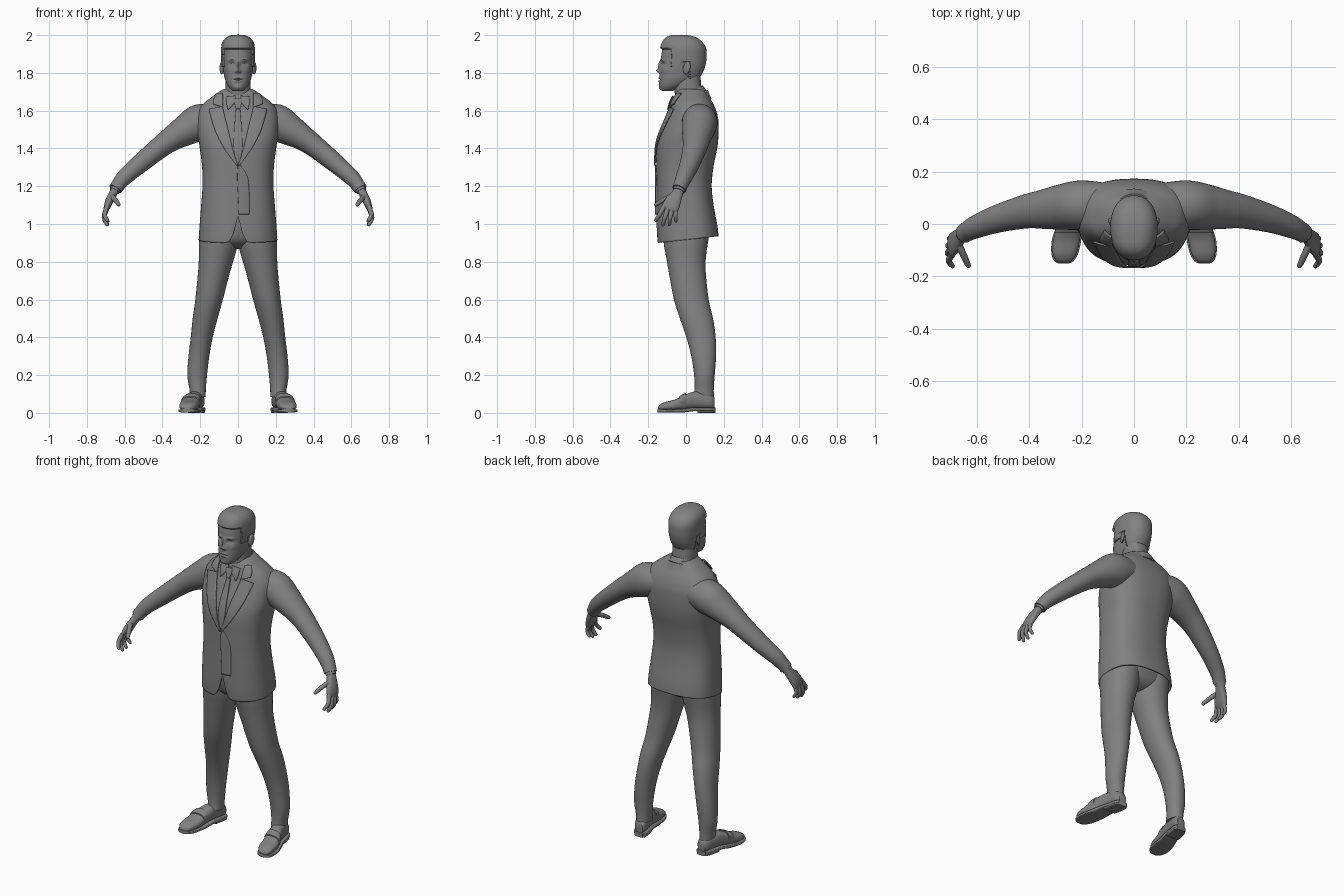
import bpy, bmesh, math
from mathutils import Vector
from mathutils.bvhtree import BVHTree

grey = bpy.data.materials.new("mid_grey")
grey.diffuse_color = (0.22, 0.22, 0.22, 1)


def finish(name, bm):
    bmesh.ops.recalc_face_normals(bm, faces=bm.faces)
    me = bpy.data.meshes.new(name)
    bm.to_mesh(me)
    bm.free()
    me.materials.append(grey)
    ob = bpy.data.objects.new(name, me)
    bpy.context.collection.objects.link(ob)
    return ob


def smooth_rows(rows, k):
    """Catmull-Rom interpolation of section rows."""
    out, n = [], len(rows)
    for i in range(n - 1):
        p = [rows[max(i - 1, 0)], rows[i], rows[i + 1], rows[min(i + 2, n - 1)]]
        for j in range(k):
            t = j / k
            out.append([0.5 * (2 * b + (c - a) * t + (2 * a - 5 * b + 4 * c - d) * t * t
                               + (3 * b - a - 3 * c + d) * t ** 3) for a, b, c, d in zip(*p)])
    return out + [list(rows[-1])]


def unit(i, n, e):
    a = 2 * math.pi * i / n
    c, s = math.cos(a), math.sin(a)
    return (math.copysign(abs(c) ** (2 / e), c), math.copysign(abs(s) ** (2 / e), s))


def skin(rings, side=1, cap0=True, cap1=True):
    bm = bmesh.new()
    vs = [[bm.verts.new((p[0] * side, p[1], p[2])) for p in r] for r in rings]
    n = len(rings[0])
    for a, b in zip(vs, vs[1:]):
        for i in range(n):
            bm.faces.new((a[i], a[(i + 1) % n], b[(i + 1) % n], b[i]))
    if cap0:
        bm.faces.new(vs[0])
    if cap1:
        bm.faces.new(vs[-1])
    return bm


def column(rows, n=40, e=2.3, k=4):
    """Upright rings from rows of (z, centre x, half width, front y, back y)."""
    return [[(x + w * u, (f + b) / 2 + (b - f) / 2 * v, z)
             for u, v in (unit(i, n, e) for i in range(n))]
            for z, x, w, f, b in smooth_rows(rows, k)]


def path(rows, n=24, e=2.0, k=4):
    """Rings across a path, rows of (x, y, z, radius, radius towards y)."""
    rows = smooth_rows(rows, k)
    pts = [Vector(r[:3]) for r in rows]
    rings = []
    for i, r in enumerate(rows):
        t = (pts[min(i + 1, len(pts) - 1)] - pts[max(i - 1, 0)]).normalized()
        y = Vector((0, 1, 0))
        y = (y - t * y.dot(t)).normalized()
        m = y.cross(t)
        rings.append([pts[i] + m * r[3] * u + y * r[4] * v
                      for u, v in (unit(j, n, e) for j in range(n))])
    return rings


# Jacket body with a cutaway front hem
body = [(0.90, 0, .208, -.152, .172), (.97, 0, .204, -.156, .166), (1.10, 0, .195, -.156, .146),
        (1.20, 0, .188, -.156, .136), (1.30, 0, .190, -.157, .145), (1.40, 0, .202, -.155, .165),
        (1.47, 0, .213, -.140, .172), (1.55, 0, .217, -.108, .171), (1.60, 0, .208, -.088, .160),
        (1.64, 0, .180, -.076, .143), (1.67, 0, .142, -.064, .124), (1.70, 0, .100, -.050, .106),
        (1.715, 0, .075, -.040, .095)]
rings = column(body, 96, 2.5, 5)
for r in rings:
    for i, (x, y, z) in enumerate(r):
        if z < 1.1:
            hem = .90 + .035 * (y + .15) / .32
            if y < 0 and abs(x) < .07:
                hem += .14 * (1 - abs(x) / .07) ** 2.5
            r[i] = (x, y, hem + (z - .9) / .2 * (1.1 - hem))
bm = skin(rings, cap0=False)
bmesh.ops.recalc_face_normals(bm, faces=bm.faces)
front = BVHTree.FromBMesh(bm)
jacket = finish("jacket_body", bm)
mod = jacket.modifiers.new("cloth", 'SOLIDIFY')
mod.thickness, mod.offset = .01, -1


def patch(name, left, right, side=1, lift=.006, fade=1.0, cols=8):
    """Cloth panel between two (x, z) edges, laid on the jacket front."""
    bm, grid = bmesh.new(), []
    for a, b in zip(smooth_rows(left, 6), smooth_rows(right, 6)):
        row = []
        for j in range(cols + 1):
            t = j / cols
            x, z = a[0] + (b[0] - a[0]) * t, a[1] + (b[1] - a[1]) * t
            hit, nor, _, _ = front.ray_cast(Vector((x * side, -1, z)), Vector((0, 1, 0)))
            p = hit + nor * lift * (1 + (fade - 1) * t) if hit else Vector((x * side, 0, z))
            row.append(bm.verts.new(p))
        grid.append(row)
    for a, b in zip(grid, grid[1:]):
        for j in range(cols):
            bm.faces.new((a[j], a[j + 1], b[j + 1], b[j]))
    ob = finish(name, bm)
    m = ob.modifiers.new("cloth", 'SOLIDIFY')
    m.thickness, m.offset = .007, 0


# Lapels, shirt front, tie and front overlap
for s, tag in ((1, "left"), (-1, "right")):
    patch("lapel_" + tag, [(0, 1.31), (.028, 1.40), (.052, 1.50), (.072, 1.58), (.08, 1.62)],
          [(.008, 1.31), (.072, 1.40), (.118, 1.49), (.142, 1.57), (.150, 1.605)], s, .008)
    patch("collar_fall_" + tag, [(.078, 1.615), (.08, 1.645), (.078, 1.685)],
          [(.128, 1.632), (.126, 1.652), (.108, 1.685)], s, .008)
    patch("shirt_collar_point_" + tag, [(.012, 1.645), (.012, 1.66), (.012, 1.675)],
          [(.052, 1.60), (.06, 1.635), (.062, 1.67)], s, .009)
patch("tie", [(-.006, 1.325), (-.022, 1.40), (-.020, 1.50), (-.011, 1.61)],
      [(.006, 1.325), (.022, 1.40), (.020, 1.50), (.011, 1.61)], 1, .004)
patch("tie_knot", [(-.011, 1.605), (-.018, 1.635), (-.018, 1.66)],
      [(.011, 1.605), (.018, 1.635), (.018, 1.66)], 1, .011)
patch("front_overlap", [(.004, 1.05), (0, 1.15), (-.004, 1.25), (0, 1.312)],
      [(.06, 1.05), (.06, 1.15), (.05, 1.25), (.01, 1.312)], 1, .004, -.5)

# Neck and tilted collars
finish("neck", skin(column([(1.58, 0, .070, -.045, .09), (1.68, 0, .068, -.058, .086),
                            (1.74, 0, .066, -.062, .080), (1.80, 0, .064, -.06, .075)])))
finish("shirt_collar", skin(path([(0, .026, 1.655, .082, .100), (0, .018, 1.675, .078, .094),
                                  (0, .008, 1.698, .073, .088)], 48)))
finish("jacket_collar", skin(path([(0, .034, 1.635, .118, .105), (0, .028, 1.655, .098, .102),
                                   (0, .020, 1.682, .086, .099)], 48)))

# Head with sculpted face and raised hair
head = column([(1.703, 0, .022, -.122, -.075), (1.712, 0, .036, -.135, -.05),
               (1.735, 0, .055, -.141, .0), (1.77, 0, .070, -.141, .058),
               (1.81, 0, .077, -.138, .085), (1.85, 0, .081, -.134, .098),
               (1.89, 0, .083, -.131, .102), (1.93, 0, .083, -.124, .099),
               (1.96, 0, .076, -.113, .080), (1.982, 0, .058, -.095, .050),
               (1.993, 0, .034, -.068, .010), (1.995, 0, .010, -.040, -.022)], 112, 2.25, 10)
# Bumps: x, z, spread x, spread z, height
bumps = [(0, 1.812, .011, .011, .020), (0, 1.842, .008, .022, .013), (.034, 1.846, .016, .009, -.012),
         (.034, 1.844, .008, .005, .006), (.035, 1.869, .020, .006, .007), (0, 1.773, .022, .005, .005),
         (0, 1.757, .018, .005, .005), (0, 1.765, .026, .003, -.005), (0, 1.722, .02, .012, .005),
         (.052, 1.815, .015, .014, .004), (.013, 1.806, .006, .006, .008)]
for r in head:
    for i, (x, y, z) in enumerate(r):
        if y < -.05:
            for bx, bz, sx, sz, h in bumps:
                y -= h * math.exp(-((abs(x) - bx) / sx) ** 2 - ((z - bz) / sz) ** 2)
        line = 1.925 if y < -.075 else 1.83 if y < -.02 else 1.86 if y < .015 else 1.765
        if z > line:
            d = Vector((x, y + .01, (z - 1.87) * .7)).normalized() * .007
            x, y, z = x + d.x, y + d.y, z + d.z
            if y < -.06 and z > 1.93:   # swept-up fringe
                y -= .007
        r[i] = (x, y, z)
finish("head", skin(head))

for s, tag in ((1, "left"), (-1, "right")):
    # Ear
    bm = bmesh.new()
    bmesh.ops.create_uvsphere(bm, u_segments=20, v_segments=12, radius=1)
    for v in bm.verts:
        x, y, z = v.co
        v.co = ((.086 + .010 * x + .006 * y) * s, .004 + .019 * y + .005 * z, 1.826 + .034 * z)
    finish("ear_" + tag, bm)

    # Sleeve and shirt cuff
    finish("sleeve_" + tag, skin(path(
        [(.10, .07, 1.555, .075, .085), (.20, .072, 1.537, .098, .094), (.28, .064, 1.495, .082, .086),
         (.345, .056, 1.455, .067, .075), (.41, .048, 1.408, .058, .065), (.52, .020, 1.318, .050, .053),
         (.60, -.010, 1.248, .043, .044), (.635, -.028, 1.205, .037, .038),
         (.648, -.036, 1.185, .036, .037)], 40, 2.0, 5), s))
    finish("shirt_cuff_" + tag, skin(path([(.640, -.030, 1.20, .029, .032),
                                           (.654, -.040, 1.174, .028, .032)], 24), s))

    # Palm, fingers and thumb
    finish("palm_" + tag, skin(path(
        [(.640, -.032, 1.20, .022, .026), (.662, -.046, 1.16, .022, .030), (.682, -.068, 1.12, .021, .042),
         (.695, -.084, 1.085, .016, .045), (.700, -.090, 1.066, .008, .037)], 24, 2.3), s))
    fingers = {"index": ((.694, -.117, 1.09), (.706, -.140, 1.05), (.692, -.160, 1.020), .0115),
               "middle": ((.698, -.096, 1.08), (.710, -.112, 1.035), (.693, -.122, .996), .0115),
               "ring": ((.698, -.075, 1.075), (.708, -.084, 1.03), (.690, -.088, .998), .011),
               "little": ((.694, -.056, 1.08), (.704, -.055, 1.04), (.688, -.053, 1.014), .010),
               "thumb": ((.674, -.068, 1.15), (.650, -.118, 1.128), (.632, -.158, 1.103), .013)}
    for f, (a, b, c, r) in fingers.items():
        tip = Vector(c) + (Vector(c) - Vector(b)).normalized() * r * .7
        finish(f + "_finger_" + tag, skin(path(
            [(*a, r * 1.15, r * 1.15), (*b, r, r), (*c, r * .8, r * .8), (*tip, r * .3, r * .3)], 14), s))

    # Trouser leg
    finish("trouser_leg_" + tag, skin(column(
        [(1.0, .100, .098, -.125, .130), (.90, .104, .102, -.118, .116), (.83, .112, .095, -.106, .106),
         (.75, .126, .085, -.092, .104), (.60, .153, .073, -.064, .120), (.50, .174, .066, -.032, .143),
         (.40, .192, .058, .002, .157), (.30, .207, .055, .028, .159), (.20, .216, .052, .043, .152),
         (.13, .214, .044, .046, .147), (.085, .212, .041, .040, .148)], 40, 2.1), s))

    # Shoe upper and sole: y, centre x, half width, bottom, top
    shoe = [(-.148, .268, .014, .016, .030), (-.138, .267, .032, .014, .044), (-.11, .264, .046, .012, .058),
            (-.06, .257, .051, .012, .070), (-.01, .246, .046, .016, .094), (.04, .233, .041, .022, .112),
            (.09, .222, .039, .022, .110), (.135, .213, .036, .022, .098), (.152, .210, .024, .022, .082)]

    def slices(rows, e):
        return [[(x + w * u, y, (b + t) / 2 + (t - b) / 2 * v)
                 for u, v in (unit(i, 32, e) for i in range(32))]
                for y, x, w, b, t in smooth_rows(rows, 4)]
    finish("shoe_" + tag, skin(slices(shoe, 2.5), s))
    finish("sole_" + tag, skin(slices([(y * 1.02, x, w + .005, max(b - .013, .003), b + .007)
                                       for y, x, w, b, t in shoe], 6), s))
    finish("heel_" + tag, skin(slices([(y, x, w, 0, .024) for y, x, w in
                                       ((.06, .228, .041), (.10, .220, .042), (.14, .212, .038),
                                        (.156, .209, .026))], 8), s))
    # Shoe tongue strap
    finish("shoe_strap_" + tag, skin(slices([(-.035, .252, .049, .03, .088), (-.02, .249, .049, .03, .098),
                                             (.0, .244, .047, .03, .105)], 2.4), s))

# Trouser seat under the jacket
finish("trouser_seat", skin(column([(1.12, 0, .175, -.135, .125), (1.0, 0, .190, -.130, .135),
                                    (.92, 0, .180, -.112, .112), (.885, 0, .090, -.075, .085),
                                    (.868, 0, .03, -.04, .05)], 48, 2.3)))

# Smooth shading with sharp rims kept
for ob in bpy.context.collection.objects:
    ob.select_set(True)
    bpy.context.view_layer.objects.active = ob
bpy.ops.object.shade_smooth_by_angle(angle=math.radians(40))
